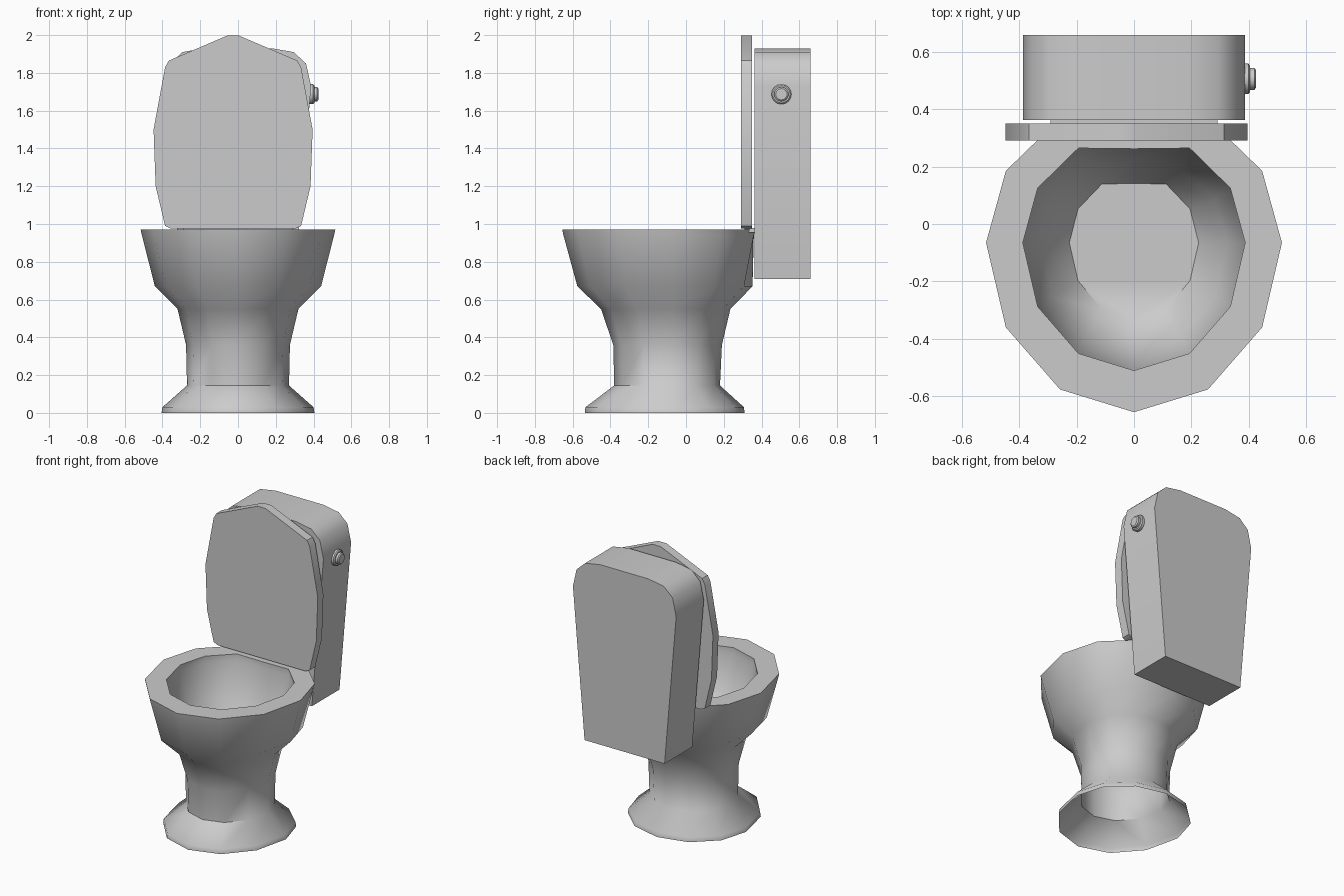
import bpy, bmesh, math
from mathutils import Vector

if "Cube" in bpy.data.objects:
    bpy.data.objects.remove(bpy.data.objects["Cube"])

SIDES = 12
CY = -0.065  # centre line of the bowl and pedestal


def finish(bm, name, angle=None):
    mesh = bpy.data.meshes.new(name)
    bm.to_mesh(mesh)
    bm.free()
    ob = bpy.data.objects.new(name, mesh)
    bpy.context.collection.objects.link(ob)
    if angle:
        bpy.ops.object.select_all(action='DESELECT')
        ob.select_set(True)
        bpy.context.view_layer.objects.active = ob
        bpy.ops.object.shade_smooth_by_angle(angle=math.radians(angle))
    return ob


def egg_ring(bm, z, rx, front, back, flat):
    """Egg-shaped ring; flat scales the rearmost point to square off the back."""
    verts = []
    for k in range(SIDES):
        a = 2 * math.pi * k / SIDES
        s = math.sin(a)
        y = s * (back if s > 0 else front)
        if k == SIDES // 4:
            y *= flat
        verts.append(bm.verts.new((rx * math.cos(a), CY + y, z)))
    return verts


def bridge(bm, a, b):
    n = len(a)
    for i in range(n):
        j = (i + 1) % n
        bm.faces.new((a[i], a[j], b[j], b[i]))


def prism(name, outline, y0, y1, angle=None):
    """Extrude an x/z outline from y0 to y1."""
    bm = bmesh.new()
    a = [bm.verts.new((x, y0, z)) for x, z in outline]
    b = [bm.verts.new((x, y1, z)) for x, z in outline]
    bridge(bm, a, b)
    bm.faces.new(a)
    bm.faces.new(b)
    bmesh.ops.recalc_face_normals(bm, faces=bm.faces)
    return finish(bm, name, angle)


def mirrored(half, cx=0.0):
    return [(cx + x, z) for x, z in half] + [(cx - x, z) for x, z in reversed(half)]


# Pedestal, rim and basin as one continuous skin: z, rx, front, back, flat
rings = [
    (0.00, 0.405, 0.470, 0.375, 1.0),
    (0.03, 0.400, 0.468, 0.372, 1.0),
    (0.145, 0.270, 0.315, 0.245, 1.0),
    (0.36, 0.275, 0.320, 0.255, 1.0),
    (0.55, 0.320, 0.385, 0.300, 1.0),
    (0.67, 0.440, 0.510, 0.430, 0.97),
    (0.945, 0.510, 0.585, 0.490, 0.86),
    (0.97, 0.515, 0.590, 0.500, 0.86),
    (0.97, 0.387, 0.445, 0.380, 0.86),
    (0.93, 0.387, 0.445, 0.380, 0.86),
    (0.70, 0.325, 0.380, 0.300, 0.95),
    (0.57, 0.225, 0.265, 0.235, 0.88),
]
bm = bmesh.new()
loops = [egg_ring(bm, *r) for r in rings]
for a, b in zip(loops, loops[1:]):
    bridge(bm, a, b)
bm.faces.new(loops[-1])
finish(bm, "bowl", 50)

# Raised lid, slightly left of centre
lid = [(0.33, 0.976), (0.36, 0.99), (0.41, 1.2), (0.421, 1.5),
       (0.36, 1.83), (0.34, 1.865), (0.03, 1.998)]
prism("lid", mirrored(lid, -0.026), 0.29, 0.35, 30)

# Hinge plate under the lid
prism("hinge_plate", mirrored([(0.29, 0.955), (0.29, 0.978)]), 0.31, 0.37)

# Tapered tank with rounded top corners
tank = [(0.30, 0.71), (0.387, 1.73), (0.36, 1.85), (0.295, 1.91), (0.18, 1.93)]
prism("tank", mirrored(tank), 0.362, 0.658, 35)

# Flush button: stepped disc on the right side of the tank
bm = bmesh.new()
steps = [(0.37, 0.053), (0.398, 0.053), (0.404, 0.046), (0.404, 0.038),
         (0.419, 0.038), (0.425, 0.030)]
loops = []
for x, r in steps:
    loops.append([bm.verts.new(Vector((x, 0.505 + r * math.cos(t), 1.687 + r * math.sin(t))))
                  for t in (2 * math.pi * k / 16 for k in range(16))])
for a, b in zip(loops, loops[1:]):
    bridge(bm, a, b)
bm.faces.new(loops[0])
bm.faces.new(loops[-1])
bmesh.ops.recalc_face_normals(bm, faces=bm.faces)
finish(bm, "flush_button", 35)
